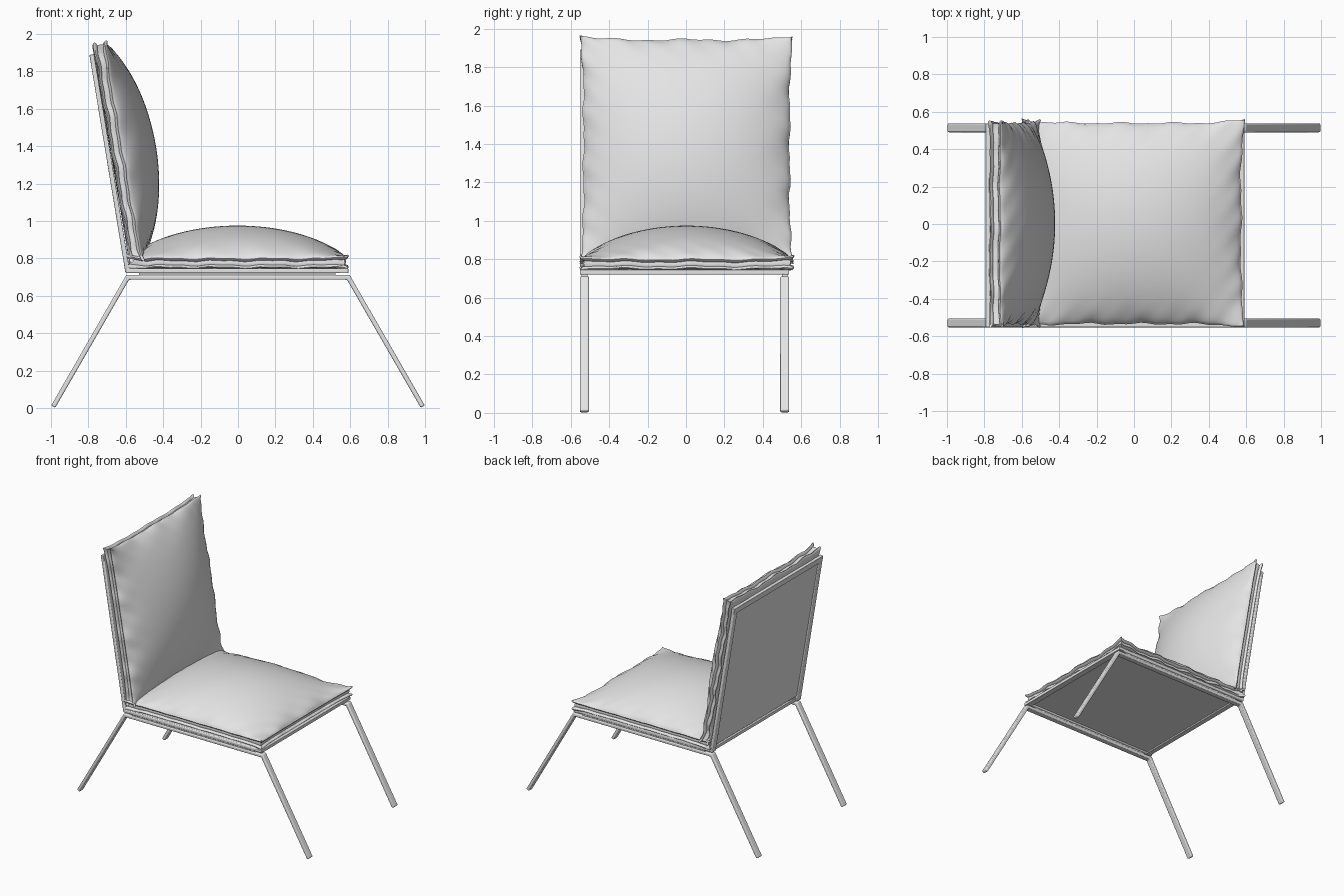
import bpy, bmesh, math
from mathutils import Matrix, Vector

if "Cube" in bpy.data.objects:
    bpy.data.objects.remove(bpy.data.objects["Cube"])

grey = bpy.data.materials.new("light grey")
grey.diffuse_color = (0.78, 0.78, 0.78, 1)
grey.use_nodes = True
grey.node_tree.nodes["Principled BSDF"].inputs["Base Color"].default_value = grey.diffuse_color

LEFT, RIGHT = -0.529, 0.514          # y of the two side frames
MID, SPAN = (LEFT + RIGHT) / 2, RIGHT - LEFT
FOOT = Vector((-0.585, 0, 0.735))    # bend between seat and back frame
TOP = Vector((-0.782, 0, 1.89))
UP = (TOP - FOOT).normalized()       # direction along the back
OUT = Vector((UP.z, 0, -UP.x))       # direction facing the sitter


def finish(bm, name, bevel=0, angle=40):
    bmesh.ops.recalc_face_normals(bm, faces=bm.faces)
    me = bpy.data.meshes.new(name)
    bm.to_mesh(me)
    bm.free()
    me.materials.append(grey)
    ob = bpy.data.objects.new(name, me)
    bpy.context.collection.objects.link(ob)
    if bevel:
        m = ob.modifiers.new("soft edges", 'BEVEL')
        m.width, m.segments = bevel, 3
    bpy.ops.object.select_all(action='DESELECT')
    ob.select_set(True)
    bpy.context.view_layer.objects.active = ob
    bpy.ops.object.shade_smooth_by_angle(angle=math.radians(angle))
    return ob


def bar(name, path, y, width=0.047, thick=0.025):
    """Flat bar swept along an x-z path with mitred bends."""
    pts = [Vector(p) for p in path]
    bm = bmesh.new()
    prev = None
    for i, p in enumerate(pts):
        d = [(b - a).normalized() for a, b in zip(pts, pts[1:])][max(0, i - 1):i + 1]
        n = [Vector((-v.y, v.x)) for v in d]
        m = sum(n, Vector((0, 0))).normalized()
        m *= thick / 2 / m.dot(n[0])
        ring = [bm.verts.new((p.x + s * m.x, y + t * width / 2, p.y + s * m.y))
                for s, t in ((-1, -1), (1, -1), (1, 1), (-1, 1))]
        if prev:
            for k in range(4):
                bm.faces.new((prev[k], prev[k - 1], ring[k - 1], ring[k]))
        else:
            bm.faces.new(ring)
        prev = ring
    bm.faces.new(prev)
    return finish(bm, name, 0.007)


def box(name, size, mat, bevel=0.004):
    bm = bmesh.new()
    bmesh.ops.create_cube(bm, size=1, matrix=mat @ Matrix.Diagonal((*size, 1)))
    return finish(bm, name, bevel)


def basis(x, z, origin):
    y = z.cross(x)
    m = Matrix((x, y, z)).transposed().to_4x4()
    m.translation = origin
    return m


def cushion(name, hx, hy, band, dome, power, mat, phase):
    """Stuffed pillow: domed top, two piped seams and a boxed side band."""
    N = 48
    t = [math.sin(math.pi / 2 * (2 * i / N - 1)) for i in range(N + 1)]

    def edge(u, v, grow, h):
        # Sides pull in between the pointed corners, with small puckers
        cu, cv = u ** 6, v ** 6
        w = 0.004 * math.sin(13 * u + 9 * v + phase) + 0.003 * math.sin(27 * u - 21 * v + phase)
        rim = max(abs(u), abs(v)) ** 8
        x = u * (hx + grow - 0.022 * (1 - cv) + w * rim)
        y = v * (hy + grow - 0.022 * (1 - cu) + w * rim)
        ear = 0.018 * (abs(u * v)) ** 10 * h / band
        return x, y, h + ear + w * rim * 0.8

    bm = bmesh.new()
    g = []
    for u in t:
        row = []
        for v in t:
            x, y, z = edge(u, v, 0.004, band)
            z += dome * max(0, (1 - u * u) * (1 - v * v)) ** power
            row.append(bm.verts.new((x, y, z)))
        g.append(row)
    for i in range(N):
        for j in range(N):
            bm.faces.new((g[i][j], g[i + 1][j], g[i + 1][j + 1], g[i][j + 1]))
    R = range(N)
    idx = ([(i, 0) for i in R] + [(N, j) for j in R] +
           [(N - i, N) for i in R] + [(0, N - j) for j in R])
    prev = [g[i][j] for i, j in idx]
    # Side section from the upper seam to the lower seam
    section = ((0.010, band - 0.005), (0.004, band - 0.013), (-0.010, band - 0.017),
               (-0.006, band * 0.5), (-0.010, 0.018), (0.004, 0.014),
               (0.009, 0.007), (0.002, 0.0), (-0.03, 0.0))
    for grow, h in section:
        ring = [bm.verts.new(edge(t[i], t[j], grow, h)) for i, j in idx]
        for k in range(len(ring)):
            bm.faces.new((prev[k - 1], prev[k], ring[k], ring[k - 1]))
        prev = ring
    bm.faces.new(prev)
    bm.transform(mat)
    return finish(bm, name, angle=60)


# Side frames: splayed legs with a top rail, spacer, and bent seat/back rail
for side, y in (("left", LEFT), ("right", RIGHT)):
    bar(side + "_legs", [(-0.988, 0.007), (-0.59, 0.698), (0.59, 0.698), (0.988, 0.007)], y)
    box(side + "_spacer", (1.05, 0.03, 0.02), Matrix.Translation((-0.005, y, 0.715)), 0)
    bar(side + "_seat_back_rail",
        [(0.59, 0.733), (FOOT.x - 0.006, 0.733), (TOP.x, TOP.z)], y)

# Cross rails at the seat front, the bend and the top of the back
back = basis(-UP, OUT, TOP)
box("front_rail", (0.047, SPAN + 0.047, 0.025), Matrix.Translation((0.567, MID, 0.733)))
box("bend_rail", (0.04, SPAN, 0.025), Matrix.Translation((-0.57, MID, 0.733)))
box("top_rail", (0.047, SPAN + 0.047, 0.025),
    Matrix.Translation((0, MID, 0)) @ back @ Matrix.Translation((0.024, 0, 0)))

# Thin support panels
box("seat_panel", (1.13, SPAN, 0.012), Matrix.Translation((0, MID, 0.738)), 0)
length = (TOP - FOOT).length
box("back_panel", (length - 0.06, SPAN - 0.02, 0.012),
    Matrix.Translation((0, MID, 0)) @ basis(-UP, OUT, (TOP + FOOT) / 2), 0)

# Cushions
cushion("seat_cushion", 0.587, 0.549, 0.058, 0.172, 0.72,
        Matrix.Translation((-0.002, 0.003, 0.745)), 0.4)
cushion("back_cushion", 0.59, 0.549, 0.062, 0.178, 0.72,
        basis(-UP, OUT, FOOT + UP * 0.635 + OUT * 0.016 + Vector((0, 0.003, 0))), 2.1)
